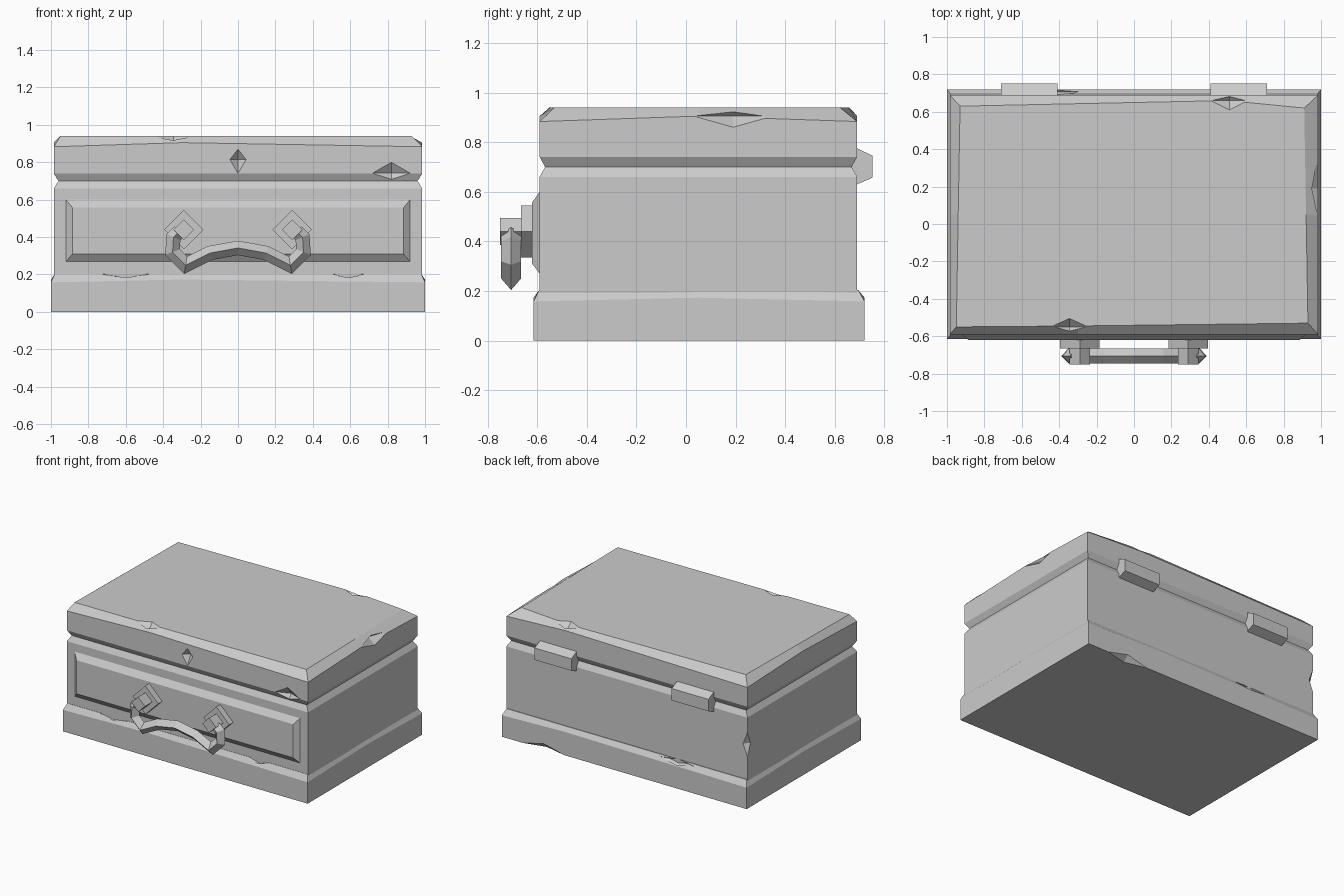
import bpy
from mathutils import Vector

if "Cube" in bpy.data.objects:
    bpy.data.objects.remove(bpy.data.objects["Cube"])

grey = bpy.data.materials.new("plain_grey")
grey.use_nodes = True
GREY = (0.6, 0.6, 0.6, 1)
grey.diffuse_color = GREY
grey.node_tree.nodes["Principled BSDF"].inputs["Base Color"].default_value = GREY


def add_mesh(name, verts, faces):
    mesh = bpy.data.meshes.new(name)
    mesh.from_pydata(verts, [], faces)
    mesh.materials.append(grey)
    obj = bpy.data.objects.new(name, mesh)
    bpy.context.collection.objects.link(obj)
    # make all faces point outward
    import bmesh
    bm = bmesh.new()
    bm.from_mesh(mesh)
    bmesh.ops.recalc_face_normals(bm, faces=bm.faces)
    bm.to_mesh(mesh)
    bm.free()
    return obj


def loft(name, rings):
    """Skin a list of equal rings and cap both ends."""
    n = len(rings[0])
    faces = [(k * n + i, k * n + (i + 1) % n, (k + 1) * n + (i + 1) % n, (k + 1) * n + i)
             for k in range(len(rings) - 1) for i in range(n)]
    last = (len(rings) - 1) * n
    faces += [tuple(range(n)), tuple(range(last, last + n))]
    return add_mesh(name, [p for r in rings for p in r], faces)


def ring(x, front, back, z, worn=0.0):
    """Rectangle with a point on each side; worn raises those side points."""
    m = z + worn
    return [(-x, front, z), (-0.3, front, m), (x, front, z), (x, 0.05, m),
            (x, back, z), (0.5, back, m), (-x, back, z), (-x, 0.05, m)]


def cut(obj, name, chips):
    """Cut octahedral chips, each given as centre and half sizes."""
    verts, faces = [], []
    for c, s in chips:
        b = len(verts)
        c = Vector(c)
        for axis in range(3):
            for sign in (-1, 1):
                d = Vector((0, 0, 0))
                d[axis] = sign * s[axis]
                verts.append(c + d)
        faces += [(b + i, b + j, b + k) for i in (0, 1) for j in (2, 3) for k in (4, 5)]
    cutter = add_mesh(name, verts, faces)
    cutter.hide_render = True
    cutter.hide_set(True)
    mod = obj.modifiers.new("chips", 'BOOLEAN')
    mod.operation = 'DIFFERENCE'
    mod.solver = 'EXACT'
    mod.object = cutter
    return cutter


# Plinth with a worn upper edge
base = loft("base", [ring(1.0, -0.615, 0.72, 0),
                     ring(1.0, -0.615, 0.72, 0.158, 0.015),
                     ring(0.98, -0.592, 0.695, 0.203)])
cut(base, "base_chips", [((0.59, -0.595, 0.2), (0.09, 0.03, 0.025)),
                         ((-0.6, -0.595, 0.2), (0.14, 0.03, 0.02)),
                         ((-0.42, 0.705, 0.19), (0.14, 0.03, 0.03)),
                         ((0.66, 0.72, 0), (0.17, 0.04, 0.04))])

# Box body and lid, with the groove between them
top = [(-0.95, -0.55, 0.94), (-0.3, -0.545, 0.94), (0.93, -0.53, 0.94), (0.92, 0.05, 0.94),
       (0.91, 0.62, 0.94), (0.5, 0.66, 0.94), (-0.93, 0.63, 0.94), (-0.94, 0.05, 0.94)]
body = loft("box_and_lid", [ring(0.985, -0.59, 0.69, 0.1),
                            ring(0.985, -0.59, 0.69, 0.66),
                            ring(0.96, -0.568, 0.668, 0.70),
                            ring(0.985, -0.59, 0.69, 0.74),
                            ring(0.985, -0.59, 0.69, 0.883, 0.022),
                            top])
cutter = cut(body, "box_chips", [((-0.345, -0.55, 0.94), (0.1, 0.045, 0.045)),
                                 ((0.51, 0.66, 0.94), (0.1, 0.05, 0.045)),
                                 ((0.985, 0.19, 0.905), (0.055, 0.16, 0.045)),
                                 ((0.82, -0.59, 0.742), (0.1, 0.04, 0.058)),
                                 ((-0.985, 0.69, 0.46), (0.035, 0.035, 0.09)),
                                 ((0, -0.59, 0.815), (0.043, 0.04, 0.055))])
# Lengthen the keyhole's lower point
for v in cutter.data.vertices:
    if abs(v.co.x) < 0.01 and v.co.z < 0.78 and abs(v.co.y + 0.59) < 0.01:
        v.co.z = 0.74


# Raised drawer front
def panel(x, y, low, high):
    return [(-x, y, low), (x, y, low), (x, y, high), (-x, y, high)]


loft("drawer_front", [panel(0.92, -0.58, 0.27, 0.6), panel(0.92, -0.59, 0.27, 0.6),
                      panel(0.885, -0.62, 0.31, 0.557)])


# Diamond handle mounts and rear hinges
def diamond(x, y, r):
    z = 0.44
    return [(x - r, y, z), (x, y, z - r), (x + r, y, z), (x, y, z + r)]


for side, s in (("right", -1), ("left", 1)):
    x = 0.29 * s
    loft(side + "_handle_plate", [diamond(x, -0.61, 0.105), diamond(x, -0.666, 0.105)])
    loft(side + "_handle_post", [diamond(x, -0.65, 0.055), diamond(x, -0.75, 0.055)])
    profile = [(0.66, 0.63), (0.69, 0.63), (0.752, 0.657), (0.752, 0.745), (0.69, 0.775), (0.66, 0.775)]
    loft(side + "_hinge", [[(s * 0.56 + e, y, z) for y, z in profile] for e in (-0.15, 0.15)])

# Drooping pull handle with a diamond section
half = [(0.315, 0.43), (0.345, 0.4), (0.35, 0.32), (0.28, 0.25), (0.15, 0.315)]
path = [Vector((-x, 0, z)) for x, z in half] + [Vector((0, 0, 0.342))]
path += [Vector((x, 0, z)) for x, z in reversed(half)]
rings = []
for i, p in enumerate(path):
    a = (p - path[max(i - 1, 0)]).normalized()
    b = (path[min(i + 1, len(path) - 1)] - p).normalized()
    t = (a + b).normalized()
    n = Vector((-t.z, 0, t.x)) * 0.038 / max(t.dot(b if b.length else a), 0.7)
    mid = p + Vector((0, -0.705, 0))
    d = Vector((0, 0.04, 0))
    rings.append([mid + n, mid + d, mid - n, mid - d])
loft("pull_handle", rings)
